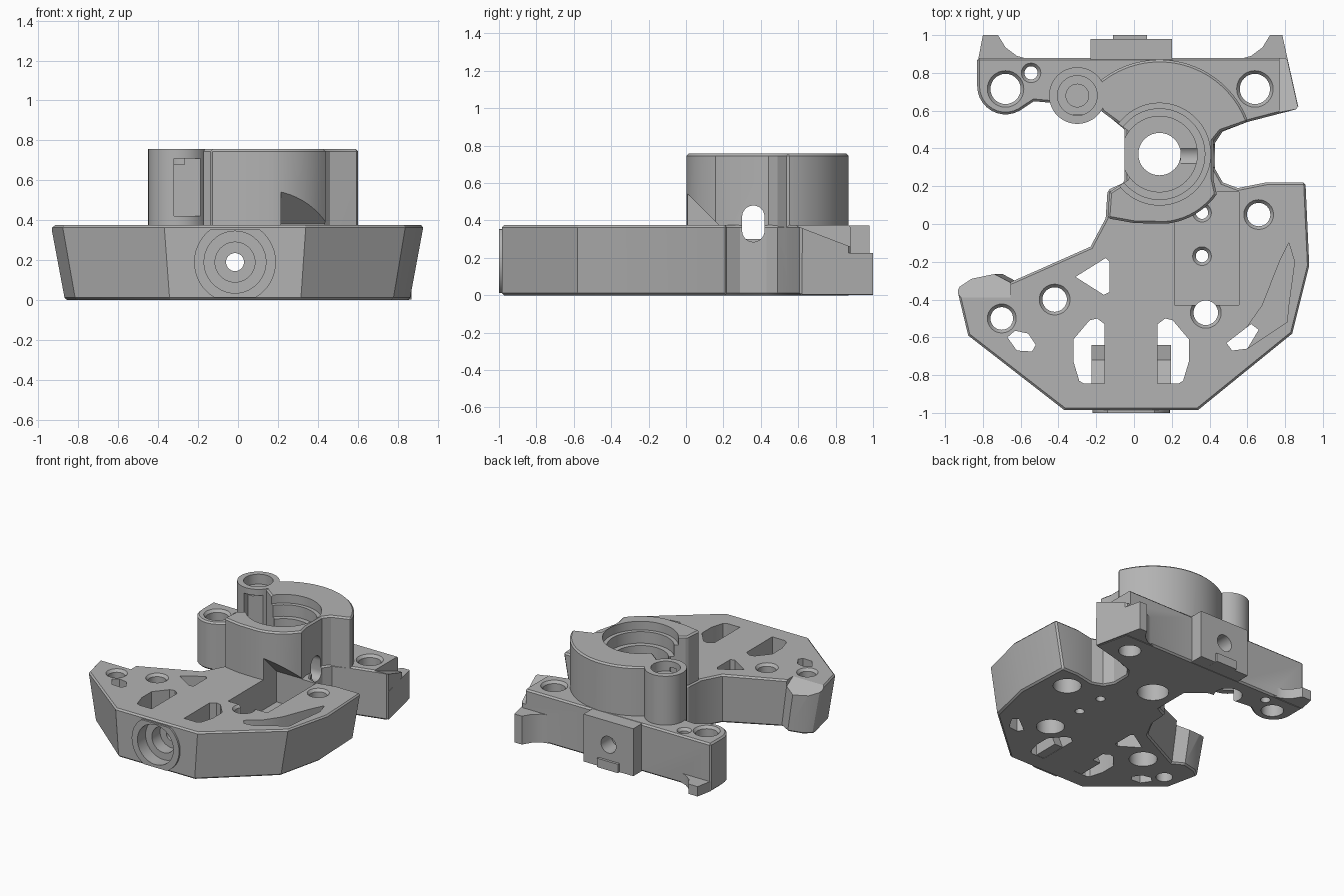
import bpy, bmesh
from math import sin, cos, radians, pi
from mathutils import Matrix, Vector

cube = bpy.data.objects.get("Cube")
if cube:
    bpy.data.objects.remove(cube, do_unlink=True)

TOP, RIM = 0.375, 0.757
CX, CY = 0.135, 0.37

grey = bpy.data.materials.new("machined_grey")
grey.use_nodes = True
colour = (0.45, 0.45, 0.45, 1)
grey.diffuse_color = colour
grey.node_tree.nodes["Principled BSDF"].inputs["Base Color"].default_value = colour


def make(name, bm):
    bmesh.ops.recalc_face_normals(bm, faces=bm.faces)
    mesh = bpy.data.meshes.new(name)
    bm.to_mesh(mesh)
    bm.free()
    mesh.materials.append(grey)
    ob = bpy.data.objects.new(name, mesh)
    bpy.context.collection.objects.link(ob)
    return ob


def prism(name, pts, lo, hi, axis="z", taper=None):
    """Extrude a 2D outline along an axis; taper maps the lower outline."""
    place = {"z": lambda a, b, c: (a, b, c), "x": lambda a, b, c: (c, a, b),
             "y": lambda a, b, c: (a, c, b)}[axis]
    bm = bmesh.new()
    low = [bm.verts.new(place(*(taper(*p) if taper else p), lo)) for p in pts]
    high = [bm.verts.new(place(*p, hi)) for p in pts]
    bm.faces.new(low)
    bm.faces.new(high)
    for i in range(len(pts)):
        j = (i + 1) % len(pts)
        bm.faces.new((low[i], low[j], high[j], high[i]))
    return make(name, bm)


def rod(name, x, y, r, lo, hi, axis="z", r2=None, seg=48):
    """Cylinder or cone along z at (x, y), or along y at (x, z), or along x at (y, z)."""
    bm = bmesh.new()
    bmesh.ops.create_cone(bm, cap_ends=True, segments=seg, radius1=r,
                          radius2=r if r2 is None else r2, depth=hi - lo)
    mid = (lo + hi) / 2
    if axis == "y":
        m = Matrix.Translation((x, mid, y)) @ Matrix.Rotation(-pi / 2, 4, "X")
    elif axis == "x":
        m = Matrix.Translation((mid, x, y)) @ Matrix.Rotation(pi / 2, 4, "Y")
    else:
        m = Matrix.Translation((x, y, mid))
    bmesh.ops.transform(bm, matrix=m, verts=bm.verts)
    return make(name, bm)


def arc(cx, cy, r, a0, a1, n):
    return [(cx + r * cos(radians(a0 + (a1 - a0) * i / n)),
             cy + r * sin(radians(a0 + (a1 - a0) * i / n))) for i in range(n + 1)]


def rect(a0, b0, a1, b1):
    return [(a0, b0), (a1, b0), (a1, b1), (a0, b1)]


def combine(target, tool, op):
    mod = target.modifiers.new(op, "BOOLEAN")
    mod.operation, mod.solver, mod.object = op, "EXACT", tool
    bpy.context.view_layer.objects.active = target
    bpy.ops.object.modifier_apply(modifier=mod.name)
    bpy.data.objects.remove(tool, do_unlink=True)


def add(tool):
    combine(body, tool, "UNION")


def cut(tool):
    combine(body, tool, "DIFFERENCE")


# Base: wide front wing, narrow waist and rear arm in one outline
outline = [(-0.94, -0.34), (-0.88, -0.59), (-0.37, -0.985), (0.34, -0.985), (0.84, -0.58),
           (0.93, -0.22), (0.91, 0.22), (0.7, 0.22), (0.55, 0.19), (0.47, 0.22), (0.43, 0.29),
           (0.43, 0.43), (0.47, 0.49), (0.6, 0.54), (0.87, 0.61), (0.81, 0.88), (-0.83, 0.88)]
outline += arc(-0.68, 0.73, 0.15, 180, 300, 10)
outline += [(-0.53, 0.65), (-0.42, 0.64), (-0.17, 0.6), (-0.05, 0.5), (-0.05, 0.22),
            (-0.14, 0.18), (-0.15, 0.03), (-0.23, -0.12), (-0.66, -0.31), (-0.75, -0.265),
            (-0.87, -0.29)]
body = prism("mount_body", outline, 0, TOP,
             taper=lambda x, y: (x * 0.925, y) if (abs(x) > 0.33 and y < 0) or x > 0.9 else (x, y))
bevel = body.modifiers.new("edge", "BEVEL")
bevel.width, bevel.segments, bevel.angle_limit = 0.012, 1, radians(60)
bpy.context.view_layer.objects.active = body
bpy.ops.object.modifier_apply(modifier="edge")

# Raised housing with a rear arc, open left waist and front wall
housing = arc(CX, CY, 0.5, 20, 135, 32)
housing += [(-0.17, 0.595), (-0.02, 0.485), (-0.045, 0.4), (-0.045, 0.33), (-0.02, 0.24),
            (-0.13, 0.17), (-0.14, 0.03), (0, 0.005)]
housing += arc(CX, CY, 0.37, 275, 325, 10)
housing += [(0.42, 0.24), (0.42, 0.44), (0.46, 0.49)]
tower = prism("housing", housing, 0.2, RIM)
rim = tower.modifiers.new("rim", "BEVEL")
rim.width, rim.segments, rim.angle_limit = 0.012, 1, radians(50)
bpy.context.view_layer.objects.active = tower
bpy.ops.object.modifier_apply(modifier="rim")
add(tower)
add(rod("screw_post", -0.3, 0.68, 0.15, 0.1, RIM))

# Rear boss, tab and the two ears
add(prism("rear_boss", rect(-0.23, 0.8, 0.2, 0.98), 0.002, TOP - 0.002))
add(prism("rear_tab", rect(-0.11, 0.9, 0.07, 1.0), 0.001, 0.07))
sweep = [(0.55, 0.87), (0.62, 0.89), (0.68, 0.935), (0.72, 1.0)]
add(prism("left_ear", sweep + [(0.785, 1.0), (0.87, 0.62), (0.7, 0.7)], 0.003, 0.225))
add(prism("right_ear", [(-x, y) for x, y in sweep] + [(-0.8, 1.0), (-0.825, 0.87)], 0.003, 0.08))

# Sloped ledge on the left end of the rear arm
cut(prism("ledge_cut", [(0.58, 0.375), (0.97, 0.225), (1.1, 0.225), (1.1, 0.5), (0.58, 0.5)],
          0.77, 1.0, "x"))
# Slope on the back of the right wing tip
cut(prism("tip_cut", [(-0.39, 0.376), (-0.22, 0.27), (-0.22, 0.5), (-0.39, 0.5)],
          -1.1, -0.655, "x"))

# Front collar with flats, and the stepped bore behind it
collar = [(x, min(max(z, 0.012), 0.355)) for x, z in arc(-0.015, 0.19, 0.205, 0, 352.5, 47)]
add(prism("front_collar", collar, -1.0, -0.9, "y"))
for r, end in ((0.155, -0.9), (0.1, -0.8), (0.045, 1.2)):
    cut(rod("front_bore", -0.015, 0.19, r, -1.1, end, "y"))
cut(rod("rear_bore", -0.015, 0.19, 0.065, 0.85, 1.1, "y"))

# Stepped bearing seat in the housing
for r, low in ((0.27, 0.69), (0.24, 0.6), (0.2, 0.3), (0.112, -0.1)):
    cut(rod("bearing_seat", CX, CY, r, low, 1, seg=72))

# Rounded slot through the left waist
slot = arc(0.36, 0.42, 0.06, 0, 180, 12) + arc(0.36, 0.345, 0.06, 180, 360, 12)
cut(prism("waist_slot", slot, 0.25, 0.7, "x"))

# Deep pocket undercutting the front of the housing
cut(prism("pocket", [(-0.43, 0.14), (0.17, 0.14), (0.17, 0.38), (0.0, 0.55), (-0.43, 0.55)],
          0.215, 0.555, "x"))
# Side relief recess on the left wing
cut(prism("side_recess", [(0.56, -0.6), (0.6, -0.66), (0.81, -0.52), (0.82, -0.42),
                          (0.85, -0.2), (0.82, -0.1), (0.77, -0.2), (0.68, -0.43)], 0.2, 0.5))

# Lightening windows through the wing
windows = [
    [(-0.31, -0.28), (-0.15, -0.18), (-0.13, -0.2), (-0.13, -0.36), (-0.16, -0.375)],
    [(-0.67, -0.6), (-0.63, -0.565), (-0.56, -0.58), (-0.52, -0.64), (-0.54, -0.675), (-0.62, -0.67)],
    [(0.49, -0.63), (0.52, -0.67), (0.6, -0.66), (0.66, -0.56), (0.62, -0.53)],
]
for pts in windows:
    cut(prism("window", pts, -0.1, 0.6))
long_window = [(0.14, -0.845), (0.25, -0.845), (0.275, -0.83), (0.305, -0.73), (0.305, -0.61),
               (0.22, -0.51), (0.18, -0.5), (0.14, -0.53)]
for side, shift in ((1, -0.015), (-1, -0.015)):
    cut(prism("long_window", [(side * x + shift, y) for x, y in long_window], -0.1, 0.6))
    # Ramp left inside each long window
    ramp = prism("ramp", [(-0.86, 0.002), (-0.64, 0.002), (-0.72, 0.2), (-0.86, 0.24)],
                 *sorted((side * 0.13 + shift, side * 0.21 + shift)), "x")
    add(ramp)

# Screw holes: x, y, radius, chamfer height, underside counterbore radius
holes = [(-0.7, -0.5, 0.06, TOP, 0), (-0.42, -0.4, 0.065, TOP, 0.1), (0.38, -0.47, 0.065, TOP, 0.1),
         (0.66, 0.05, 0.062, TOP, 0.1), (0.64, 0.715, 0.08, TOP, 0), (-0.68, 0.715, 0.08, TOP, 0),
         (-0.545, 0.8, 0.035, TOP, 0), (0.36, 0.06, 0.033, 0.14, 0), (0.36, -0.17, 0.033, 0.14, 0)]
for x, y, r, top, counter in holes:
    cut(rod("screw_hole", x, y, r, -0.1, top + 0.1, seg=32))
    cut(rod("hole_chamfer", x, y, r, top - 0.02, top + 0.01, r2=r + 0.025, seg=32))
    if counter:
        cut(rod("counterbore", x, y, counter, -0.1, 0.12, seg=32))

# Post: blind screw seat, underside counterbore and front relief
cut(rod("post_seat", -0.3, 0.68, 0.105, 0.68, 1))
cut(rod("post_hole", -0.3, 0.68, 0.06, 0.5, 1))
cut(rod("post_counterbore", -0.3, 0.68, 0.1, -0.1, 0.15))
cut(prism("post_relief", rect(-0.32, 0.45, -0.17, 0.58), 0.42, 0.71))

# Smooth round walls, crisp edges
bpy.ops.object.select_all(action="DESELECT")
body.select_set(True)
bpy.context.view_layer.objects.active = body
bpy.ops.object.shade_smooth_by_angle(angle=radians(25))
